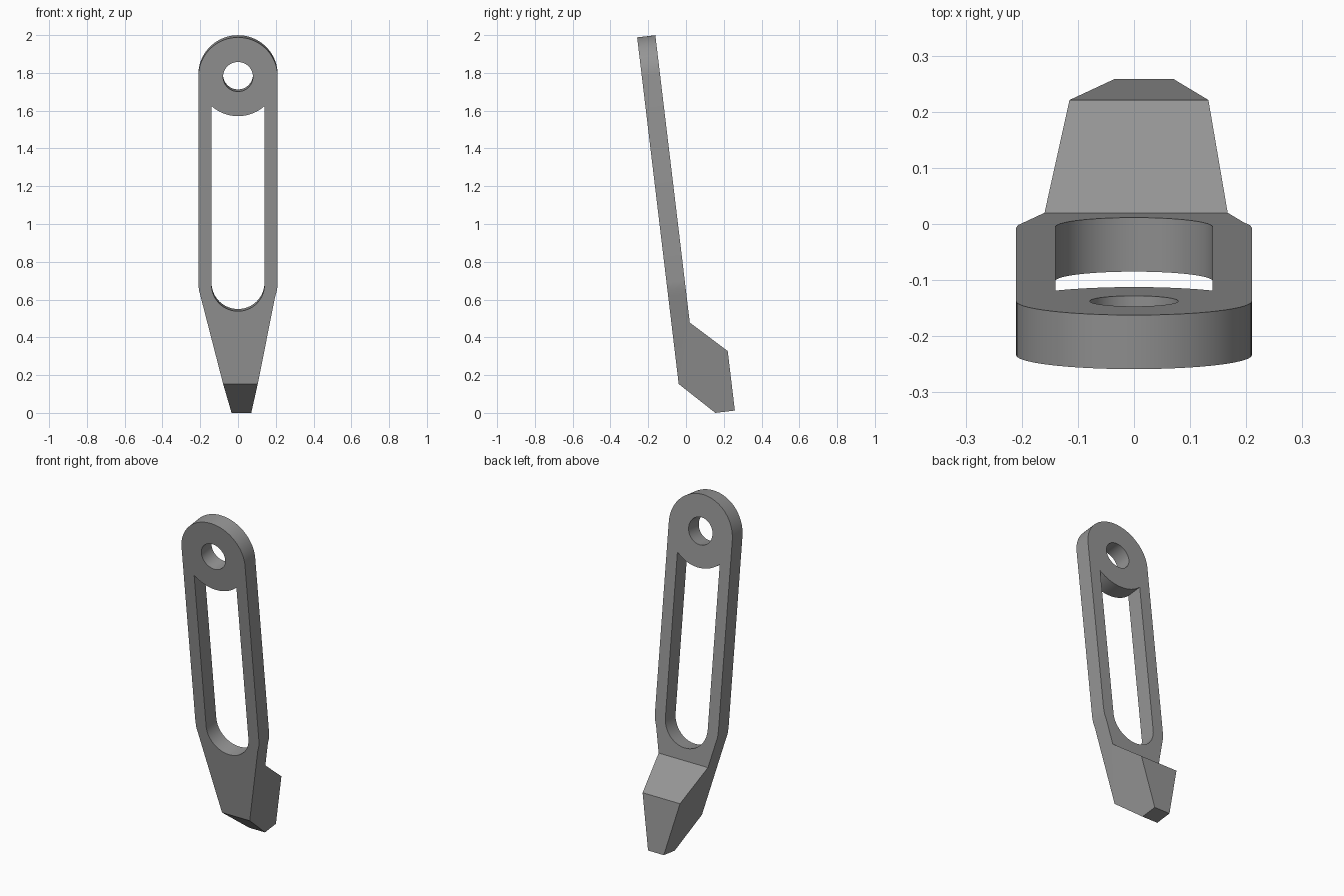
import bpy, bmesh, math
from mathutils import Matrix

if "Cube" in bpy.data.objects:
    bpy.data.objects.remove(bpy.data.objects["Cube"])

TILT = math.atan2(0.22, 1.835)   # lean of the arm
FRONT, BACK = -0.0215, 0.0755    # plate faces
EYE_Z, EYE_R = 1.797, 0.21       # rounded top end

steel = bpy.data.materials.new("grey steel")
steel.diffuse_color = (0.30, 0.30, 0.30, 1)
steel.use_nodes = True
steel.node_tree.nodes["Principled BSDF"].inputs["Base Color"].default_value = steel.diffuse_color


def arc(cx, cz, r, a0, a1, n):
    return [(cx + r * math.cos(math.radians(a0 + (a1 - a0) * i / n)),
             cz + r * math.sin(math.radians(a0 + (a1 - a0) * i / n))) for i in range(n + 1)]


def prism(name, pts, lo, hi, axis):
    """Extrude a closed outline between lo and hi along the given axis."""
    bm = bmesh.new()
    place = (lambda a, b, c: (a, c, b)) if axis == 'y' else (lambda a, b, c: (c, a, b))
    face = bm.faces.new([bm.verts.new(place(a, b, lo)) for a, b in pts])
    ext = bmesh.ops.extrude_face_region(bm, geom=[face])
    verts = [v for v in ext['geom'] if isinstance(v, bmesh.types.BMVert)]
    bmesh.ops.translate(bm, verts=verts, vec=place(0, 0, hi - lo))
    bmesh.ops.recalc_face_normals(bm, faces=bm.faces)
    mesh = bpy.data.meshes.new(name)
    bm.to_mesh(mesh)
    bm.free()
    mesh.materials.append(steel)
    ob = bpy.data.objects.new(name, mesh)
    bpy.context.collection.objects.link(ob)
    return ob


def combine(ob, tool, operation):
    """Apply a boolean and discard the tool."""
    mod = ob.modifiers.new("cut", 'BOOLEAN')
    mod.object, mod.operation, mod.solver = tool, operation, 'EXACT'
    bpy.context.view_layer.objects.active = ob
    bpy.ops.object.modifier_apply(modifier=mod.name)
    bpy.data.objects.remove(tool)


# Front outline: round eye, straight sides, uneven taper to the tip
outline = arc(0, EYE_Z, EYE_R, 0, 180, 48)
outline += [(-0.21, 0.70), (-0.207, 0.66), (-0.197, 0.622), (-0.034, -0.016),
            (0.070, -0.016), (0.196, 0.622), (0.207, 0.66), (0.21, 0.70)]
arm = prism("lever_arm", outline, -0.2, 0.4, 'y')

# Side profile: thin plate with a thick angled foot
side = [(FRONT, 2.2), (FRONT, 0.159), (0.1545, -0.0175), (0.17, -0.1), (0.257, -0.1),
        (0.257, 0.301), (BACK, 0.475), (BACK, 2.2)]
combine(arm, prism("side_profile", side, -0.5, 0.5, 'x'), 'INTERSECT')

# Long slot: round lower end, upper end concentric with the eye
half = math.degrees(math.asin(0.14 / EYE_R))
slot = arc(0, 0.687, 0.14, 180, 360, 32) + arc(0, EYE_Z, EYE_R, -90 + half, -90 - half, 24)
combine(arm, prism("slot_cutter", slot, -0.3, 0.5, 'y'), 'DIFFERENCE')

# Pivot hole
hole = arc(0, EYE_Z, 0.079, 0, 352.5, 47)
combine(arm, prism("hole_cutter", hole, -0.3, 0.5, 'y'), 'DIFFERENCE')

# Lean the arm, then stand it on the ground and centre it
arm.data.transform(Matrix.Rotation(TILT, 4, 'X'))
ys = [v.co.y for v in arm.data.vertices]
zs = [v.co.z for v in arm.data.vertices]
arm.data.transform(Matrix.Translation((0, -(min(ys) + max(ys)) / 2, -min(zs))))

bpy.ops.object.select_all(action='DESELECT')
arm.select_set(True)
bpy.context.view_layer.objects.active = arm
bpy.ops.object.shade_smooth_by_angle(angle=math.radians(20))
